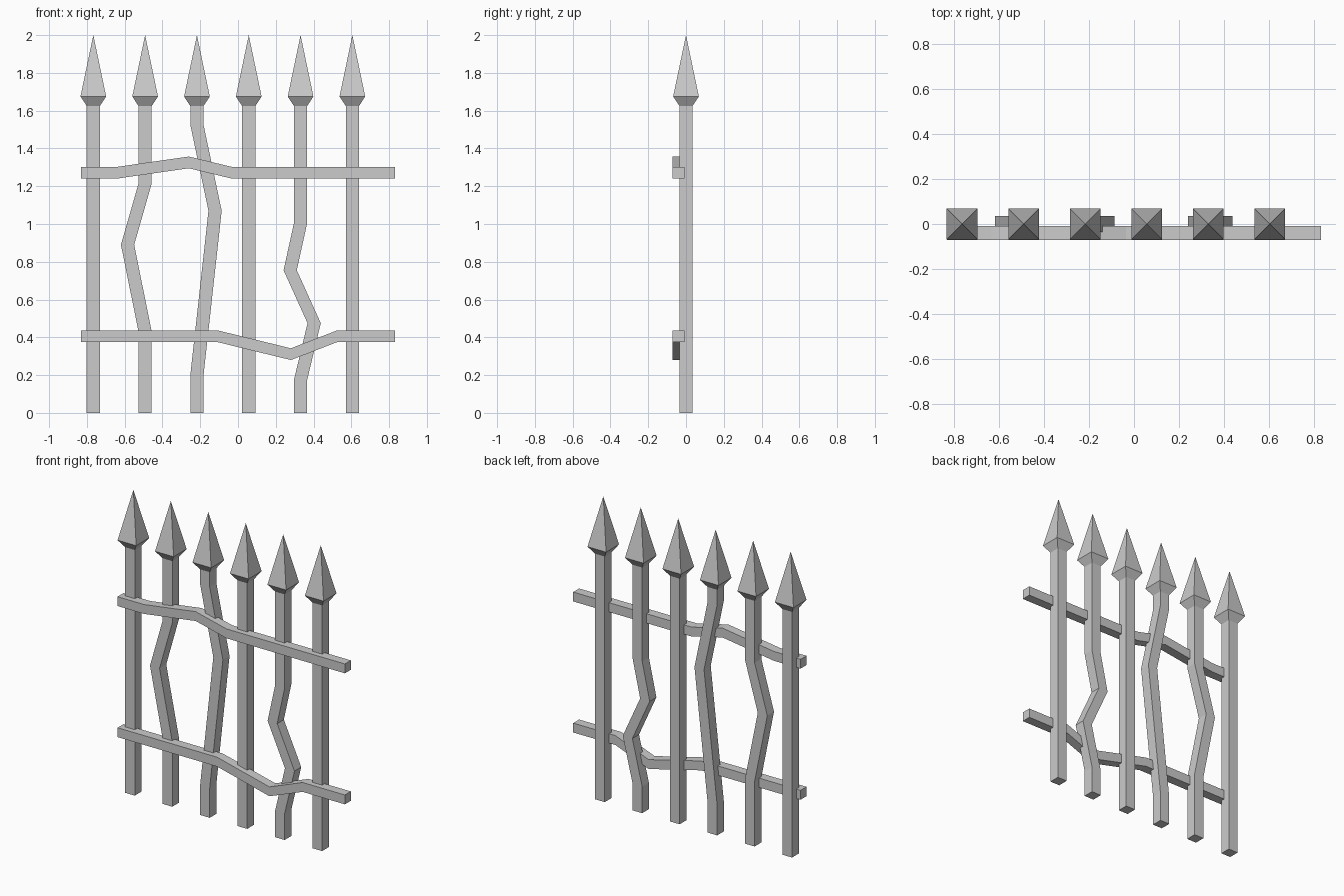
import bpy
import bmesh
from mathutils import Vector

old = bpy.data.objects.get("Cube")
if old:
    bpy.data.objects.remove(old, do_unlink=True)

GREY = (0.6, 0.6, 0.6, 1.0)
iron = bpy.data.materials.new("grey_iron")
iron.use_nodes = True
iron.diffuse_color = GREY
iron.node_tree.nodes["Principled BSDF"].inputs["Base Color"].default_value = GREY

CORNERS = [(-1, -1), (1, -1), (1, 1), (-1, 1)]


def loft(name, sections, u, v):
    """Skin square sections (centre, half width) lying in the u-v plane."""
    bm = bmesh.new()
    rings = []
    for centre, half in sections:
        if half:
            rings.append([bm.verts.new(Vector(centre) + (u * a + v * b) * half)
                          for a, b in CORNERS])
        else:
            rings.append([bm.verts.new(centre)] * len(CORNERS))
    for low, high in zip(rings, rings[1:]):
        for i in range(4):
            j = (i + 1) % 4
            corners = [low[i], low[j], high[j], high[i]]
            bm.faces.new(list(dict.fromkeys(corners)))
    for ring in (rings[0], rings[-1]):
        if len(set(ring)) == 4:
            bm.faces.new(ring)
    bmesh.ops.recalc_face_normals(bm, faces=bm.faces)
    mesh = bpy.data.meshes.new(name)
    bm.to_mesh(mesh)
    bm.free()
    mesh.materials.append(iron)
    obj = bpy.data.objects.new(name, mesh)
    bpy.context.collection.objects.link(obj)
    return obj


X, Y, Z = Vector((1, 0, 0)), Vector((0, 1, 0)), Vector((0, 0, 1))
POST_HALF, HEAD_HALF, RAIL_HALF = 0.035, 0.068, 0.031
NECK, SHOULDER, TIP = 1.625, 1.675, 2.0

# Bends of the crooked posts: (sideways offset, height)
bends = {
    1: [(0, 0.43), (-0.093, 0.89), (0, 1.215)],
    2: [(0, 0.2), (0.096, 1.07), (0, 1.525)],
    4: [(0, 0.175), (0.072, 0.475), (-0.055, 0.755), (0, 1.005)],
}

# Posts with spear heads
for i in range(6):
    x = -0.766 + 0.2743 * i
    path = [(0, 0)] + bends.get(i, []) + [(0, NECK)]
    loft(f"post_{i + 1}", [((x + dx, 0, z), POST_HALF) for dx, z in path], X, Y)
    head = [(NECK, POST_HALF), (SHOULDER, HEAD_HALF), (TIP, 0)]
    loft(f"spear_head_{i + 1}", [((x, 0, z), h) for z, h in head], X, Y)

# Bent rails across the front
rails = {
    "upper_rail": [(-0.832, 1.272), (-0.637, 1.272), (-0.26, 1.326),
                   (-0.035, 1.272), (0.832, 1.272)],
    "lower_rail": [(-0.832, 0.405), (-0.105, 0.405), (0.28, 0.311),
                   (0.523, 0.405), (0.832, 0.405)],
}
for name, path in rails.items():
    loft(name, [((x, -0.04, z), RAIL_HALF) for x, z in path], Y, Z)
